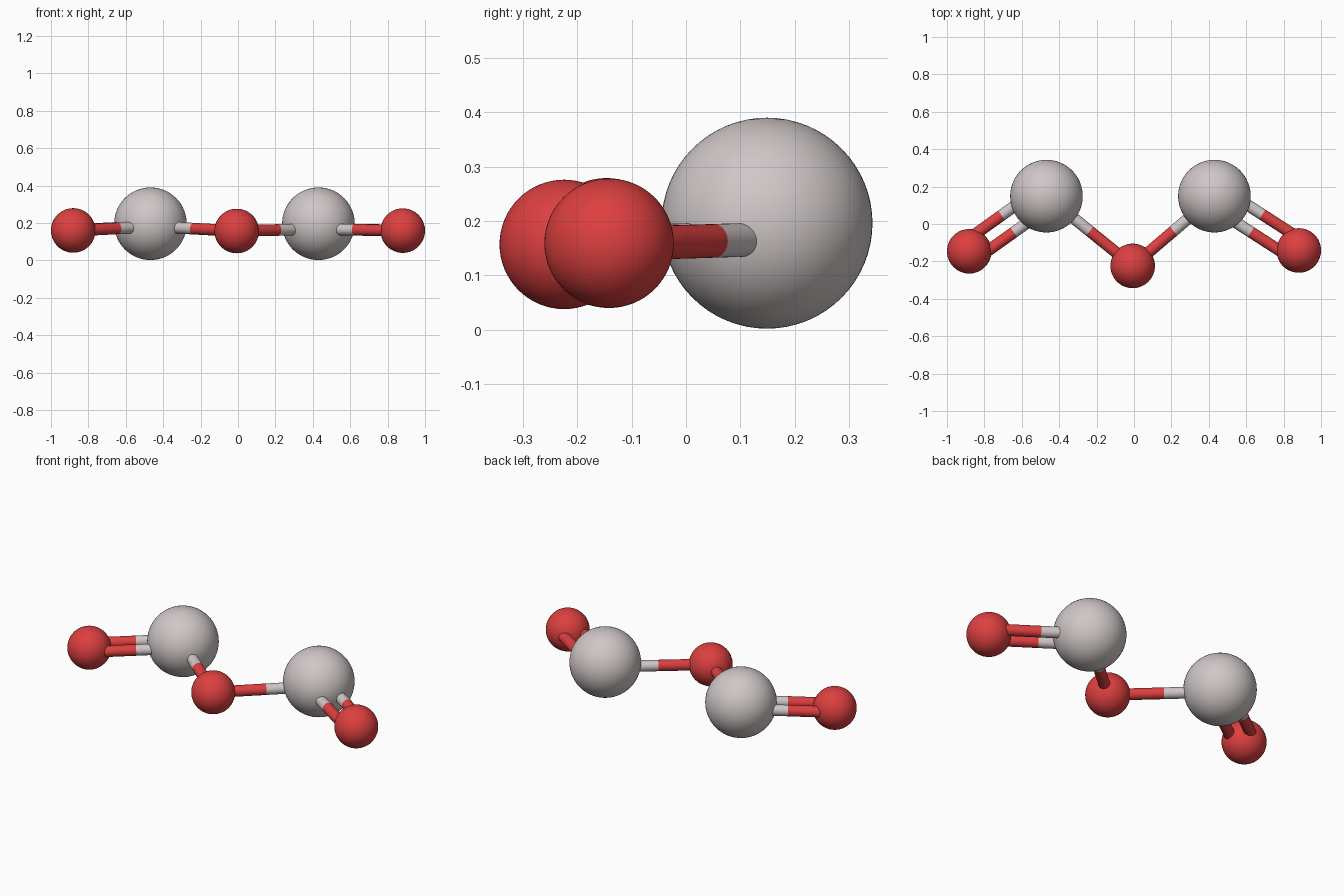
import bpy
from mathutils import Vector

if "Cube" in bpy.data.objects:
    bpy.data.objects.remove(bpy.data.objects["Cube"])


def material(name, color):
    m = bpy.data.materials.new(name)
    m.diffuse_color = (*color, 1)
    m.use_nodes = True
    m.node_tree.nodes["Principled BSDF"].inputs["Base Color"].default_value = m.diffuse_color
    return m


GREY = material("warm_grey", (0.63, 0.57, 0.57))
RED = material("red", (0.72, 0.05, 0.05))
BOND_R = 0.031


def finish(name, mat):
    ob = bpy.context.object
    ob.name = name
    ob.data.materials.append(mat)
    bpy.ops.object.shade_smooth_by_angle()
    return ob


def atom(name, center, radius, mat):
    bpy.ops.mesh.primitive_uv_sphere_add(segments=64, ring_count=32, radius=radius, location=center)
    finish(name, mat)


def rod(name, a, b, mat):
    d = b - a
    bpy.ops.mesh.primitive_cylinder_add(
        vertices=32, radius=BOND_R, depth=d.length, location=(a + b) / 2,
        rotation=d.to_track_quat('Z', 'Y').to_euler())
    finish(name, mat)


def bond(name, grey_end, red_end, offsets=(0,)):
    # each bond is a grey half and a red half, doubled sideways if needed
    d = (red_end - grey_end).normalized()
    side = d.cross(Vector((0, 0, 1))).normalized()
    for i, o in enumerate(offsets):
        a, b = grey_end + side * o, red_end + side * o
        mid = (a + b) / 2
        rod(f"{name}_{i}_grey_half", a, mid, GREY)
        rod(f"{name}_{i}_red_half", mid, b, RED)


# atoms
middle = Vector((-0.007, -0.224, 0.157))
atom("middle_small_atom", middle, 0.119, RED)
for side, big, small, anchor_z in (
        ("left", Vector((-0.468, 0.149, 0.196)), Vector((-0.881, -0.146, 0.16)), 0.182),
        ("right", Vector((0.43, 0.149, 0.196)), Vector((0.881, -0.1415, 0.159)), 0.168)):
    atom(side + "_large_atom", big, 0.194, GREY)
    atom(side + "_small_atom", small, 0.119, RED)
    # bonds meet the large atom slightly below its centre
    anchor = Vector((big.x, big.y, anchor_z))
    bond(side + "_single_bond", anchor, middle)
    bond(side + "_double_bond", anchor, small, (-0.056, 0.056))
